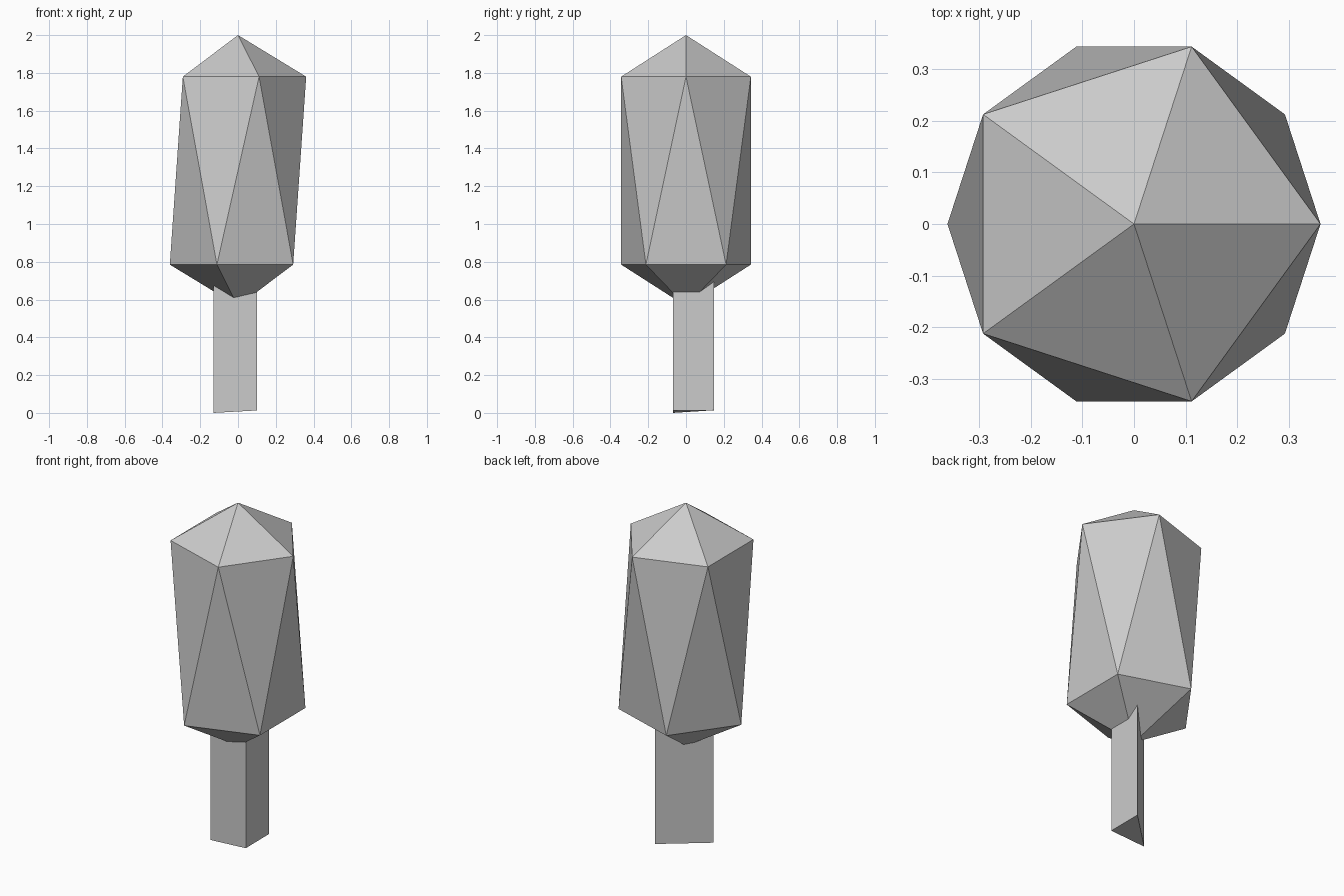
import bpy, bmesh
from math import sin, cos, radians

if "Cube" in bpy.data.objects:
    bpy.data.objects.remove(bpy.data.objects["Cube"])


def make_object(name, bm):
    bmesh.ops.recalc_face_normals(bm, faces=bm.faces[:])
    mesh = bpy.data.meshes.new(name)
    bm.to_mesh(mesh)
    bm.free()
    obj = bpy.data.objects.new(name, mesh)
    bpy.context.collection.objects.link(obj)
    return obj


def ring(bm, radius, z, start, sides=5):
    angles = [radians(start + 360 / sides * i) for i in range(sides)]
    return [bm.verts.new((radius * cos(a), radius * sin(a), z)) for a in angles]


# Foliage: stretched icosahedron, two staggered five-sided rings and two tips
bm = bmesh.new()
top, bottom = bm.verts.new((0, 0, 2.0)), bm.verts.new((0, 0, 0.565))
upper, lower = ring(bm, 0.361, 1.78, 0), ring(bm, 0.361, 0.785, 36)
for i in range(5):
    j = (i + 1) % 5
    bm.faces.new((upper[i], upper[j], top))
    bm.faces.new((upper[i], lower[i], upper[j]))
    bm.faces.new((lower[i], lower[j], upper[j]))
    bm.faces.new((lower[j], lower[i], bottom))
make_object("foliage", bm)

# Trunk: three-sided prism with a slightly tilted foot, running up into the foliage
bm = bmesh.new()
foot = [(-0.13, -0.07, 0.0), (0.10, -0.07, 0.013), (0.10, 0.148, 0.014)]
low = [bm.verts.new(p) for p in foot]
high = [bm.verts.new((x, y, 0.8)) for x, y, z in foot]
bm.faces.new(low)
bm.faces.new(high)
for i in range(3):
    j = (i + 1) % 3
    bm.faces.new((low[i], low[j], high[j], high[i]))
make_object("trunk", bm)
